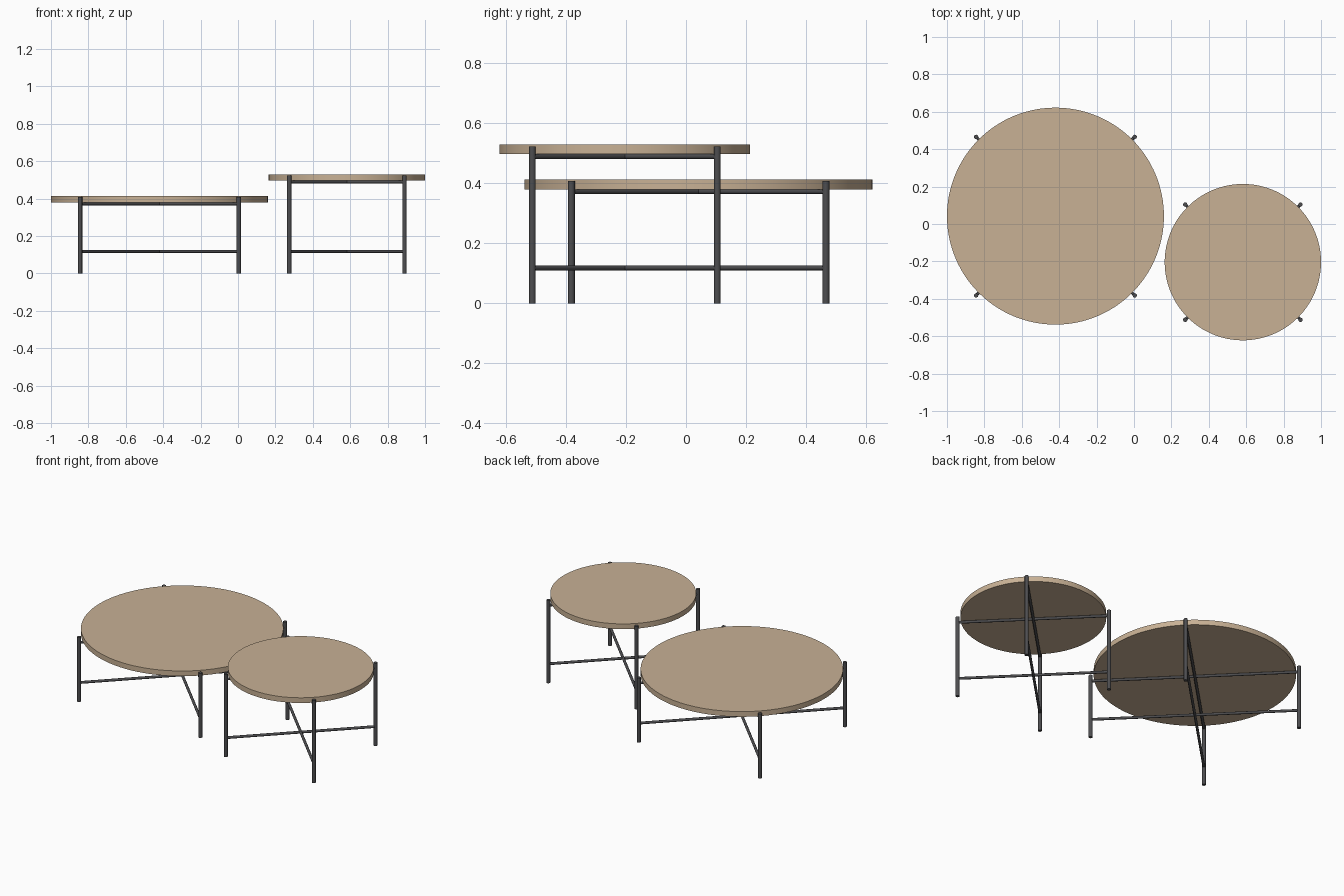
import bpy, math
from mathutils import Vector

if "Cube" in bpy.data.objects:
    bpy.data.objects.remove(bpy.data.objects["Cube"])


def make_material(name, rgb):
    m = bpy.data.materials.new(name)
    m.diffuse_color = (*rgb, 1)
    m.use_nodes = True
    m.node_tree.nodes["Principled BSDF"].inputs["Base Color"].default_value = m.diffuse_color
    return m


WOOD = make_material("light wood", (0.58, 0.44, 0.30))
METAL = make_material("dark metal", (0.075, 0.075, 0.08))


def rod(name, a, b, radius, mat, sides):
    """Cylinder running from point a to point b."""
    a, b = Vector(a), Vector(b)
    d = b - a
    bpy.ops.mesh.primitive_cylinder_add(
        vertices=sides, radius=radius, depth=d.length, location=(a + b) / 2,
        rotation=d.to_track_quat('Z', 'Y').to_euler())
    ob = bpy.context.object
    ob.name = name
    ob.data.materials.append(mat)
    bpy.ops.object.shade_smooth_by_angle(angle=math.radians(35))
    return ob


def table(label, cx, cy, top_radius, top_low, top_high, leg_offset, leg_top):
    # round table top
    rod(label + "_top", (cx, cy, top_low), (cx, cy, top_high), top_radius, WOOD, 128)
    # four legs just outside the rim
    for sx in (-1, 1):
        for sy in (-1, 1):
            x, y = cx + sx * leg_offset, cy + sy * leg_offset
            rod(label + "_leg", (x, y, 0), (x, y, leg_top), 0.0115, METAL, 16)
    # crossed rails: one pair under the top, one pair near the floor
    o = leg_offset
    for part, z in (("upper_rail", top_low - 0.008), ("lower_rail", 0.118)):
        for s in (-1, 1):
            rod(f"{label}_{part}", (cx - o, cy - s * o, z), (cx + o, cy + s * o, z),
                0.008, METAL, 16)


table("large_table", -0.42, 0.042, 0.58, 0.380, 0.413, 0.424, 0.408)
table("small_table", 0.582, -0.204, 0.418, 0.497, 0.530, 0.308, 0.523)
